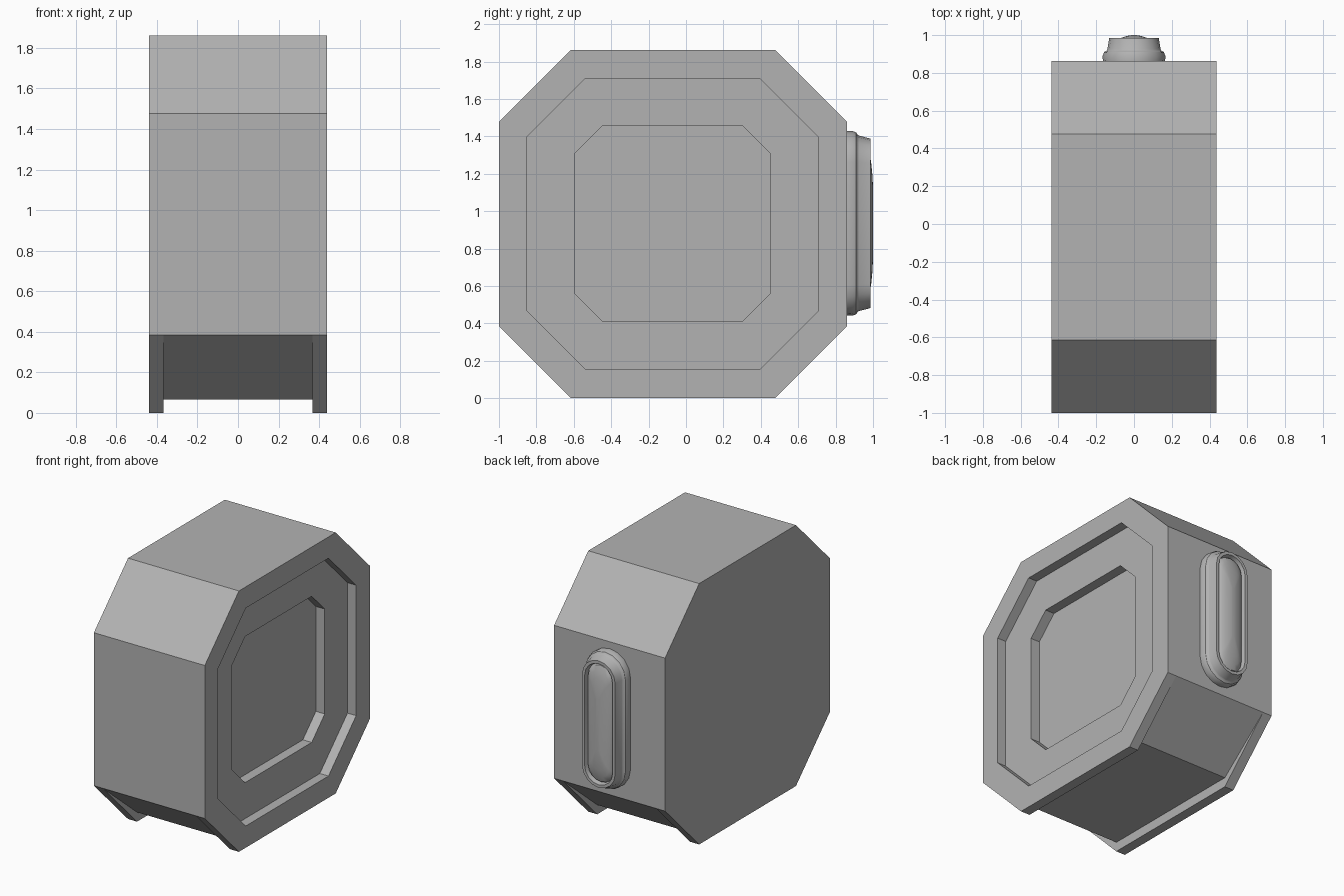
import bpy, bmesh, math

if "Cube" in bpy.data.objects:
    bpy.data.objects.remove(bpy.data.objects["Cube"])

# Mid grey shared by all parts
grey = bpy.data.materials.new("mid_grey")
grey.diffuse_color = (0.45, 0.45, 0.45, 1.0)
grey.use_nodes = True
grey.node_tree.nodes["Principled BSDF"].inputs["Base Color"].default_value = grey.diffuse_color


def octagon(y0, y1, z0, z1, c):
    """Chamfered rectangle in the y-z plane."""
    return [(y0, z0 + c), (y0 + c, z0), (y1 - c, z0), (y1, z0 + c),
            (y1, z1 - c), (y1 - c, z1), (y0 + c, z1), (y0, z1 - c)]


def loft(name, rings):
    """Skin equal-length closed rings of 3D points and cap both ends."""
    bm = bmesh.new()
    loops = [[bm.verts.new(p) for p in ring] for ring in rings]
    n = len(loops[0])
    for a, b in zip(loops, loops[1:]):
        for i in range(n):
            j = (i + 1) % n
            bm.faces.new((a[i], a[j], b[j], b[i]))
    bm.faces.new(loops[0])
    bm.faces.new(loops[-1])
    bmesh.ops.recalc_face_normals(bm, faces=bm.faces[:])
    mesh = bpy.data.meshes.new(name)
    bm.to_mesh(mesh)
    bm.free()
    mesh.materials.append(grey)
    ob = bpy.data.objects.new(name, mesh)
    bpy.context.collection.objects.link(ob)
    return ob


def at_x(profile, x):
    return [(x, y, z) for y, z in profile]


def stadium(r, s, y, zc=0.935, seg=8):
    """Upright pill outline of radius r and half straight length s."""
    pts = []
    for sign in (1, -1):
        for i in range(seg + 1):
            a = math.pi * i / seg
            pts.append((sign * r * math.cos(a), y, zc + sign * (s + r * math.sin(a))))
    return pts


# Octagonal case with two stepped recesses on the right side
outer = octagon(-1.0, 0.862, 0.0, 1.862, 0.385)
step1 = octagon(-0.85, 0.707, 0.155, 1.71, 0.312)
step2 = octagon(-0.595, 0.45, 0.412, 1.455, 0.147)
case = loft("octagonal_case", [
    at_x(outer, -0.438), at_x(outer, 0.438), at_x(step1, 0.438),
    at_x(step1, 0.37), at_x(step2, 0.37), at_x(step2, 0.30)])

# Underside channel between the two side plates, fading out at the chamfer tops
channel = [(-1.02, 0.4012), (-0.615, 0.067), (0.477, 0.067),
           (0.882, 0.4012), (0.882, -0.1), (-1.02, -0.1)]
cutter = loft("underside_cutter", [at_x(channel, -0.367), at_x(channel, 0.367)])
cutter.hide_render = True
cutter.hide_set(True)
cut = case.modifiers.new("underside_channel", 'BOOLEAN')
cut.operation = 'DIFFERENCE'
cut.solver = 'EXACT'
cut.object = cutter

# Stepped pill-shaped button housing with a sunken groove and domed centre
button = loft("back_button", [stadium(*p) for p in [
    (0.155, 0.328, 0.85), (0.165, 0.328, 0.862), (0.166, 0.328, 0.89),
    (0.158, 0.328, 0.91), (0.145, 0.328, 0.918), (0.141, 0.328, 0.925),
    (0.131, 0.322, 0.986), (0.110, 0.322, 0.986), (0.102, 0.322, 0.955),
    (0.095, 0.32, 0.968), (0.078, 0.30, 0.981), (0.055, 0.27, 0.990),
    (0.035, 0.23, 0.996), (0.012, 0.18, 1.0)]])
bpy.ops.object.select_all(action='DESELECT')
button.select_set(True)
bpy.context.view_layer.objects.active = button
bpy.ops.object.shade_smooth_by_angle(angle=math.radians(35))
